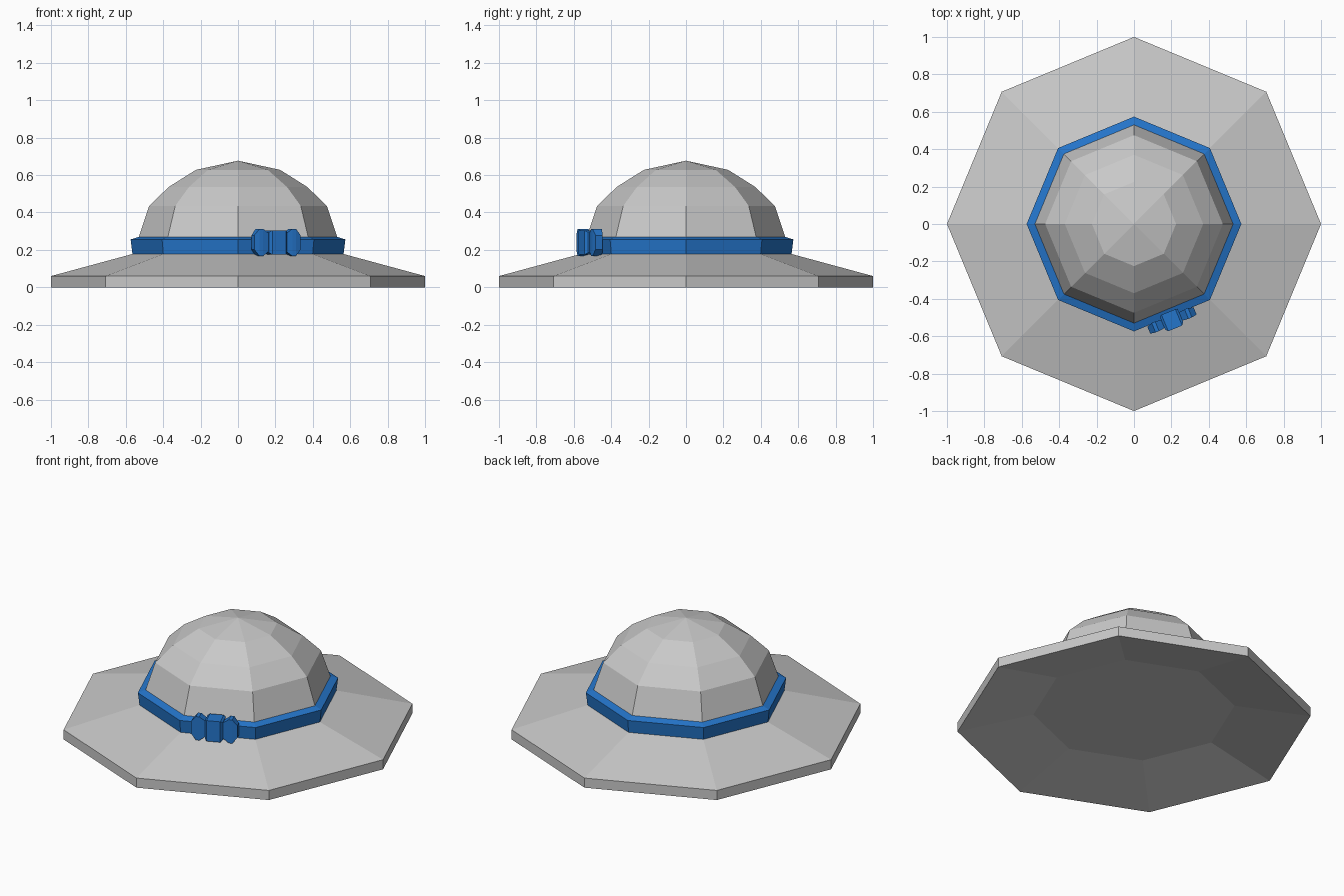
import bpy, bmesh, math
from mathutils import Matrix

cube = bpy.data.objects.get("Cube")
if cube:
    bpy.data.objects.remove(cube, do_unlink=True)

SIDES = 8


def material(name, rgb):
    mat = bpy.data.materials.new(name)
    mat.use_nodes = True
    color = (*rgb, 1.0)
    mat.diffuse_color = color
    mat.node_tree.nodes["Principled BSDF"].inputs["Base Color"].default_value = color
    return mat


def finish(name, bm, mat):
    bmesh.ops.recalc_face_normals(bm, faces=bm.faces)
    mesh = bpy.data.meshes.new(name)
    bm.to_mesh(mesh)
    bm.free()
    mesh.materials.append(mat)
    obj = bpy.data.objects.new(name, mesh)
    bpy.context.collection.objects.link(obj)
    return obj


def bridge(bm, a, b):
    """Join two rings; a single-vertex ring makes a fan."""
    n = max(len(a), len(b))
    for i in range(n):
        j = (i + 1) % n
        quad = [a[i % len(a)], a[j % len(a)], b[j % len(b)], b[i % len(b)]]
        bm.faces.new(list(dict.fromkeys(quad)))


def lathe(name, profile, mat, closed=False):
    """Turn (radius, height) points into an eight-sided solid."""
    bm = bmesh.new()
    rings = []
    for r, z in profile:
        count = SIDES if r > 0 else 1
        rings.append([bm.verts.new((r * math.cos(math.tau * i / SIDES),
                                    r * math.sin(math.tau * i / SIDES), z))
                      for i in range(count)])
    for a, b in zip(rings, rings[1:]):
        bridge(bm, a, b)
    if closed:
        bridge(bm, rings[-1], rings[0])
    return finish(name, bm, mat)


def loft(name, sections, mat, place):
    """Skin rectangles given as (along, half height, back, front)."""
    bm = bmesh.new()
    rings = [[bm.verts.new((u, y, z)) for y, z in
              ((-back, -h), (-front, -h), (-front, h), (-back, h))]
             for u, h, back, front in sections]
    for a, b in zip(rings, rings[1:]):
        bridge(bm, a, b)
    bm.faces.new(rings[0])
    bm.faces.new(rings[-1])
    bmesh.ops.transform(bm, matrix=place, verts=bm.verts)
    return finish(name, bm, mat)


grey = material("felt grey", (0.58, 0.58, 0.58))
blue = material("ribbon blue", (0.018, 0.18, 0.60))

# Brim with a shallow hollow underneath
lathe("brim", [(0, 0.09), (0.57, 0.09), (1, 0), (1, 0.06), (0.55, 0.182), (0, 0.182)], grey)

# Domed crown
lathe("crown", [(0.55, 0.18), (0.53, 0.27), (0.475, 0.435), (0.37, 0.537),
                (0.225, 0.628), (0, 0.677)], grey)

# Ribbon band around the crown
lathe("hat_band", [(0.535, 0.175), (0.564, 0.175), (0.574, 0.256), (0.53, 0.27)],
      blue, closed=True)

# Bow on the band's front left face
place = Matrix.Rotation(math.radians(22.5), 4, "Z") @ Matrix.Translation((-0.01, 0, 0.24))
loft("bow_knot", [(-0.052, 0.055, 0.51, 0.585), (-0.04, 0.064, 0.505, 0.6),
                  (0.04, 0.064, 0.505, 0.6), (0.052, 0.055, 0.51, 0.585)], blue, place)
for side, label in ((1, "left"), (-1, "right")):
    loft("bow_loop_" + label,
         [(side * 0.04, 0.04, 0.53, 0.575), (side * 0.085, 0.073, 0.525, 0.58),
          (side * 0.105, 0.073, 0.525, 0.58), (side * 0.134, 0.038, 0.535, 0.575)],
         blue, place)
